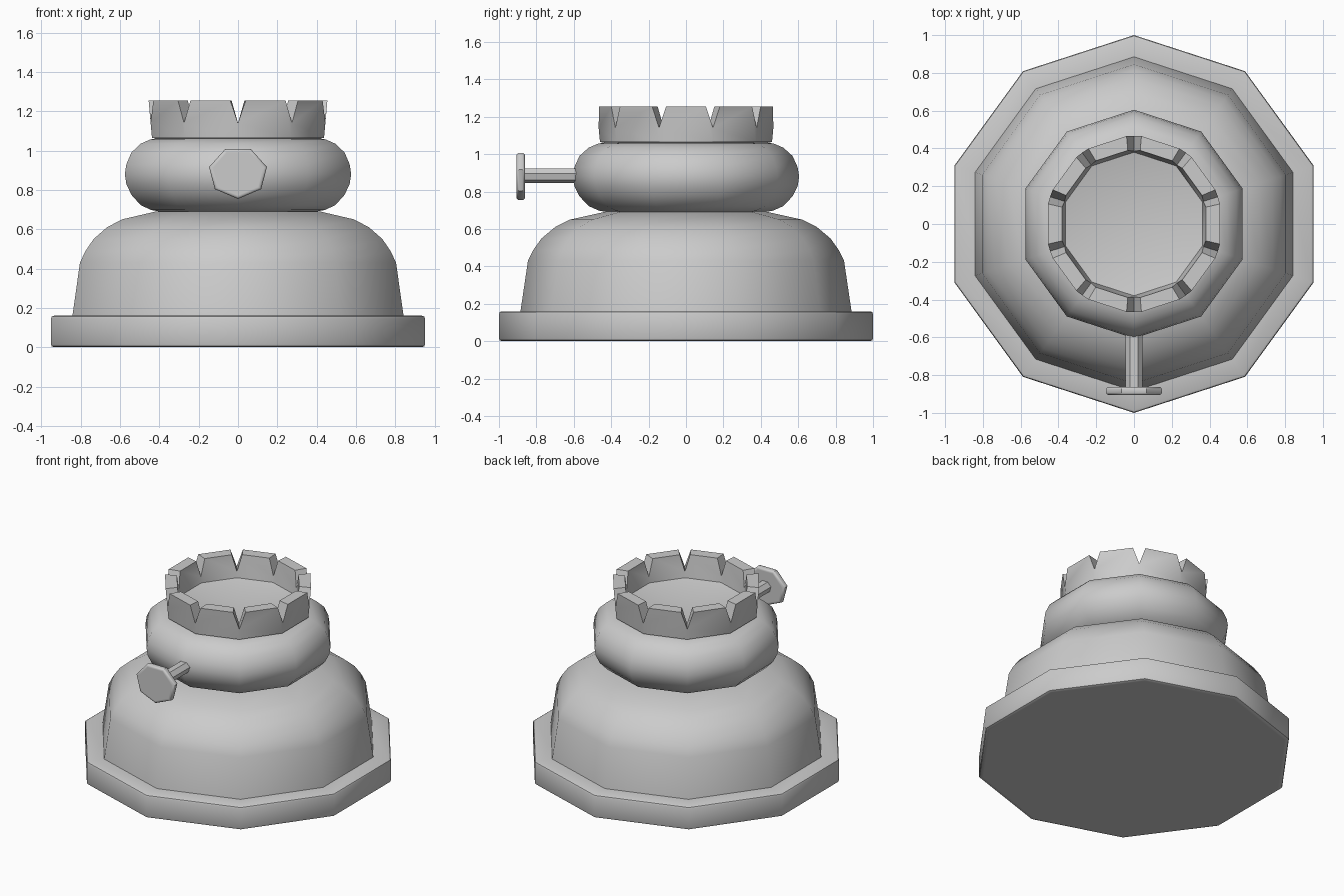
import bpy, bmesh
from math import sin, cos, pi, radians
from mathutils import Vector, Matrix

cube = bpy.data.objects.get("Cube")
if cube:
    bpy.data.objects.remove(cube, do_unlink=True)

SIDES = 10
GREY = (0.6, 0.6, 0.6, 1)
grey = bpy.data.materials.new("plain grey")
grey.use_nodes = True
grey.diffuse_color = GREY
grey.node_tree.nodes["Principled BSDF"].inputs["Base Color"].default_value = GREY


def finish(bm, name, angle=42):
    bmesh.ops.recalc_face_normals(bm, faces=bm.faces)
    mesh = bpy.data.meshes.new(name)
    bm.to_mesh(mesh)
    bm.free()
    mesh.materials.append(grey)
    obj = bpy.data.objects.new(name, mesh)
    bpy.context.collection.objects.link(obj)
    bpy.ops.object.select_all(action='DESELECT')
    obj.select_set(True)
    bpy.context.view_layer.objects.active = obj
    bpy.ops.object.shade_smooth_by_angle(angle=radians(angle))
    return obj


def lathe(name, profile, sides=SIDES, caps=(True, True), matrix=None):
    """Sweep (radius, height) points around z, one corner pointing to -y."""
    bm = bmesh.new()
    rings = []
    for r, z in profile:
        rings.append([bm.verts.new((r * sin(2 * pi * i / sides),
                                    -r * cos(2 * pi * i / sides), z))
                      for i in range(sides)])
    for a, b in zip(rings, rings[1:]):
        for i in range(sides):
            j = (i + 1) % sides
            bm.faces.new((a[i], a[j], b[j], b[i]))
    if caps[0]:
        bm.faces.new(rings[0])
    if caps[1]:
        bm.faces.new(rings[-1])
    if matrix:
        bm.transform(matrix)
    return finish(bm, name)


# Foot plate with softened rims
lathe("foot_plate", [(0.97, 0), (0.985, 0), (0.996, 0.005), (1, 0.015),
                     (1, 0.145), (0.996, 0.155), (0.985, 0.16), (0.86, 0.16)])

# Domed lower body
lathe("lower_body", [(0.885, 0.16), (0.845, 0.43), (0.815, 0.49), (0.772, 0.55),
                     (0.70, 0.61), (0.62, 0.65), (0.44, 0.69)])

# Rounded collar, open where the cup sits
lathe("collar", [(0.42, 0.69), (0.465, 0.698), (0.52, 0.722), (0.57, 0.775),
                 (0.597, 0.83), (0.605, 0.88), (0.597, 0.93), (0.57, 0.99),
                 (0.52, 1.035), (0.47, 1.056), (0.42, 1.064)], caps=(True, False))

# Notched cup: each side is a petal with a V cut at the corners
bm = bmesh.new()


def corner(k, r, z):
    a = 2 * pi * k / SIDES
    return Vector((r * sin(a), -r * cos(a), z))


def cup_wall(r_low, z_low, r_notch, r_top, gap):
    low = [bm.verts.new(corner(k, r_low, z_low)) for k in range(SIDES)]
    notch = [bm.verts.new(corner(k, r_notch, 1.14)) for k in range(SIDES)]
    tips = []
    for k in range(SIDES):
        a, b = corner(k, r_top, 1.255), corner(k + 1, r_top, 1.255)
        tips.append((bm.verts.new(a.lerp(b, gap)), bm.verts.new(b.lerp(a, gap))))
    for k in range(SIDES):
        j = (k + 1) % SIDES
        bm.faces.new((low[k], low[j], notch[j], tips[k][1], tips[k][0], notch[k]))
    return low, notch, tips


low_out, notch_out, tips_out = cup_wall(0.46, 1.065, 0.467, 0.478, 0.14)
low_in, notch_in, tips_in = cup_wall(0.38, 1.10, 0.386, 0.40, 0.14)
floor = bm.verts.new((0, 0, 1.02))
under = bm.verts.new((0, 0, 0.98))
for k in range(SIDES):
    j = (k + 1) % SIDES
    (a, b), (c, d) = tips_out[k], tips_in[k]
    bm.faces.new((a, b, d, c))
    bm.faces.new((notch_out[k], a, c, notch_in[k]))
    bm.faces.new((b, notch_out[j], notch_in[j], d))
    bm.faces.new((low_in[k], low_in[j], floor))
    bm.faces.new((low_out[k], low_out[j], under))

# Soften the cut rims
rims = [e for e in bm.edges if len(e.link_faces) == 2
        and e.calc_face_angle(0) > radians(50)
        and min(v.co.z for v in e.verts) > 1.13]
bmesh.ops.bevel(bm, geom=rims, offset=0.012, segments=2, profile=0.5,
                affect='EDGES', clamp_overlap=True)
finish(bm, "notched_cup", 50)

# Side knob: stem and seven-sided plate, axis along -y, corner down
knob = (Matrix.Translation((0, 0, 0.887)) @ Matrix.Diagonal((1, 1, 0.88, 1))
        @ Matrix(((1, 0, 0, 0), (0, 0, -1, 0), (0, 1, 0, 0), (0, 0, 0, 1))))
lathe("knob_stem", [(0.046, 0.5), (0.046, 0.875)], 7, matrix=knob)
lathe("knob_plate", [(0.13, 0.862), (0.14, 0.862), (0.147, 0.866), (0.151, 0.874),
                     (0.151, 0.893), (0.147, 0.901), (0.14, 0.905), (0.13, 0.905)],
      7, matrix=knob)
